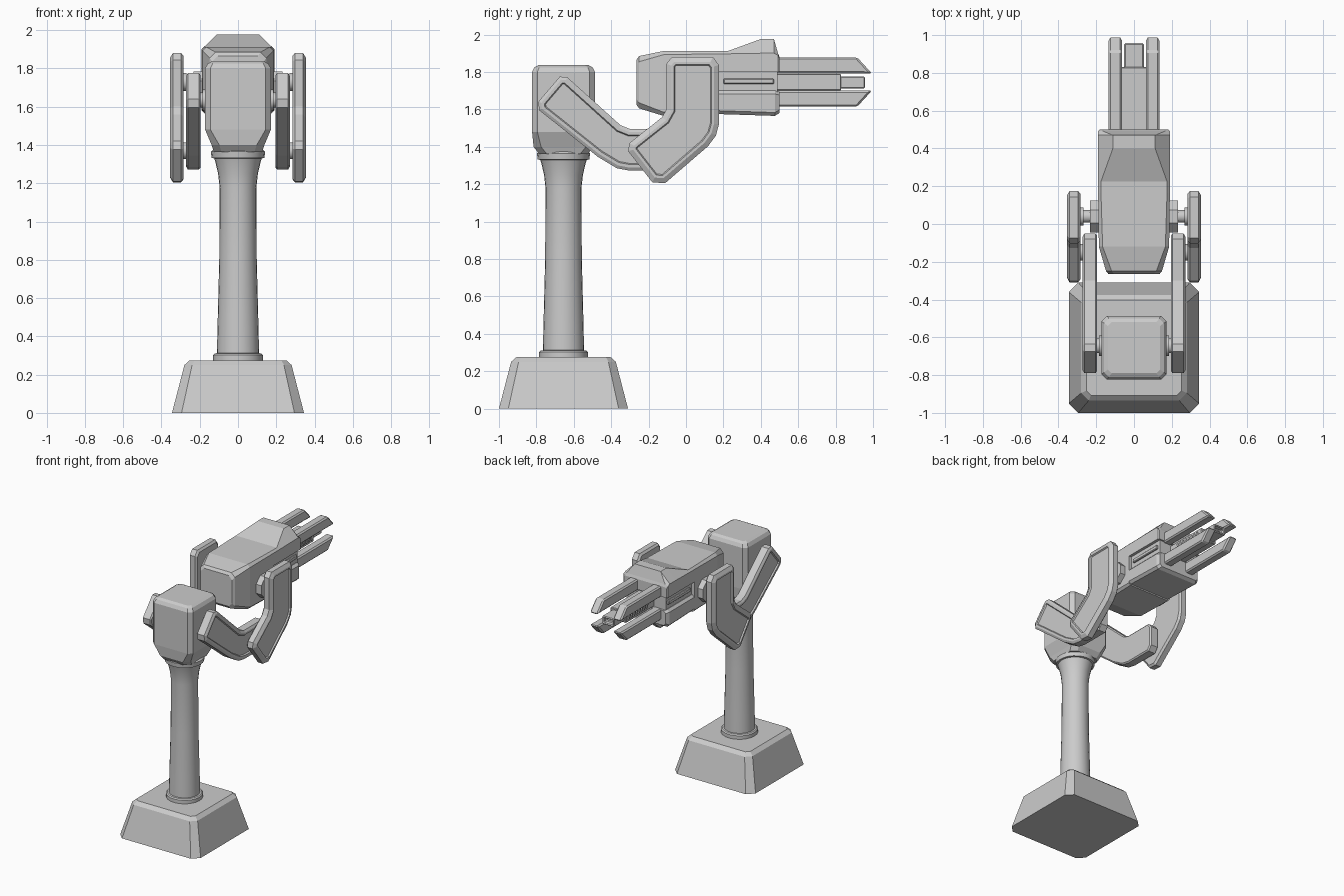
import bpy, bmesh
from math import sin, cos, pi, radians

if "Cube" in bpy.data.objects:
    bpy.data.objects.remove(bpy.data.objects["Cube"])

CY = -0.655  # y of the stand axis


def finish(bm, name, mirror=False, bevel=0.0, smooth=False):
    bmesh.ops.recalc_face_normals(bm, faces=bm.faces)
    me = bpy.data.meshes.new(name)
    bm.to_mesh(me)
    bm.free()
    ob = bpy.data.objects.new(name, me)
    bpy.context.collection.objects.link(ob)
    if bevel:
        m = ob.modifiers.new("bevel", "BEVEL")
        m.width, m.segments, m.limit_method = bevel, 1, "ANGLE"
    if mirror:
        ob.modifiers.new("mirror", "MIRROR")
    if smooth:
        bpy.ops.object.select_all(action="DESELECT")
        ob.select_set(True)
        bpy.context.view_layer.objects.active = ob
        bpy.ops.object.shade_smooth_by_angle(angle=radians(35))
    return ob


def loft(name, rings, **kw):
    """Skin closed rings of equal length, capped at both ends."""
    bm = bmesh.new()
    vs = [[bm.verts.new(p) for p in r] for r in rings]
    n = len(vs[0])
    for a, b in zip(vs, vs[1:]):
        for i in range(n):
            j = (i + 1) % n
            bm.faces.new((a[i], a[j], b[j], b[i]))
    bm.faces.new(vs[0])
    bm.faces.new(vs[-1])
    return finish(bm, name, **kw)


def octo(hx, hy, c):
    return [(hx, hy - c), (hx - c, hy), (c - hx, hy), (-hx, hy - c),
            (-hx, c - hy), (c - hx, -hy), (hx - c, -hy), (hx, c - hy)]


def flat_ring(z, hx, hy, c):
    return [(x, y + CY, z) for x, y in octo(hx, hy, c)]


def long_ring(y, hx, z0, z1, c):
    zc = (z0 + z1) / 2
    return [(x, y, z + zc) for x, z in octo(hx, (z1 - z0) / 2, c)]


def prism(name, pts, x0, x1, **kw):
    return loft(name, [[(x, y, z) for y, z in pts] for x in (x0, x1)], **kw)


def block(name, x0, x1, y0, y1, z0, z1, **kw):
    return prism(name, [(y0, z0), (y1, z0), (y1, z1), (y0, z1)], x0, x1, **kw)


def pin(name, y, z, r, x0, x1, n=16):
    pts = [(y + r * cos(2 * pi * (i + .5) / n), z + r * sin(2 * pi * (i + .5) / n)) for i in range(n)]
    return prism(name, pts, x0, x1, mirror=True, smooth=n > 12)


def link_arm(name, pts, x0, x1, ch, rim):
    """Plate with chamfered faces and a sunken panel on the outer one."""
    bm = bmesh.new()
    a = [bm.verts.new((x0 + ch * .5, y, z)) for y, z in pts]
    b = [bm.verts.new((x1 - ch * .6, y, z)) for y, z in pts]
    inner, outer = bm.faces.new(a), bm.faces.new(b)
    for i in range(len(pts)):
        j = (i + 1) % len(pts)
        bm.faces.new((a[i], a[j], b[j], b[i]))
    bmesh.ops.recalc_face_normals(bm, faces=bm.faces)

    def inset(f, t, d):
        bmesh.ops.inset_region(bm, faces=[f], thickness=t, depth=d, use_even_offset=True)

    inset(inner, ch * .6, ch * .5)
    inset(outer, ch, ch * .6)
    inset(outer, rim, 0)
    inset(outer, .006, -.010)
    return finish(bm, name, mirror=True)


# stand
loft("base", [flat_ring(0, .345, .345, .05), flat_ring(.25, .28, .28, .04), flat_ring(.275, .252, .252, .025)])
profile = [(.27, .13), (.302, .13), (.31, .122), (.312, .11), (.45, .107), (.8, .098), (1.18, .096),
           (1.25, .104), (1.31, .118), (1.33, .124), (1.332, .138), (1.365, .142), (1.375, .13)]
N = 24
loft("column", [[(r * cos(2 * pi * i / N), CY + r * sin(2 * pi * i / N), z) for i in range(N)]
                for z, r in profile], smooth=True)

# swivel head
loft("swivel_head", [flat_ring(1.362, .125, .13, .04), flat_ring(1.40, .138, .16, .04),
                     flat_ring(1.48, .172, .168, .028), flat_ring(1.80, .172, .168, .028),
                     flat_ring(1.825, .158, .155, .025), flat_ring(1.836, .138, .135, .02)])

# paired link arms
lower = [(-.675, 1.775), (-.635, 1.772), (-.35, 1.515), (-.30, 1.495), (-.08, 1.495), (-.05, 1.46),
         (-.05, 1.31), (-.08, 1.272), (-.30, 1.272), (-.37, 1.285), (-.47, 1.345), (-.785, 1.595),
         (-.79, 1.64)]
link_arm("lower_arm", lower, .196, .272, .016, .016)
upper = [(-.075, 1.88), (.144, 1.88), (.176, 1.837), (.176, 1.52), (.16, 1.46), (.118, 1.403),
         (-.112, 1.205), (-.18, 1.21), (-.31, 1.377), (-.302, 1.42), (-.128, 1.558), (-.105, 1.60),
         (-.105, 1.843)]
link_arm("upper_arm", upper, .284, .356, .026, .014)

# pivots
pin("shoulder_pin", -.645, 1.635, .04, .15, .205)
pin("shoulder_collar", -.645, 1.635, .055, .165, .185)
pin("elbow_pin", -.15, 1.37, .045, .26, .295)
pin("body_pin", .04, 1.73, .034, .2, .295)
pin("pin_collar", .04, 1.73, .048, .268, .287)
pin("body_hub", .04, 1.70, .092, .17, .232, 8)

# body rear half
loft("body_rear", [long_ring(-.265, .135, 1.625, 1.865, .03), long_ring(-.25, .148, 1.605, 1.885, .03),
                   long_ring(-.12, .186, 1.565, 1.912, .02), long_ring(.17, .19, 1.565, 1.912, .015)])


# body front half: raised hood, recessed core, lower shell
def hood_ring(y, side, hx, top, w=.19):
    return [(w, y, 1.80), (w, y, side), (hx, y, top), (-hx, y, top), (-w, y, side), (-w, y, 1.80)]


loft("hood", [hood_ring(.165, 1.897, .175, 1.912), hood_ring(.225, 1.897, .175, 1.912),
              hood_ring(.40, 1.90, .112, 1.976), hood_ring(.47, 1.90, .112, 1.976),
              hood_ring(.492, 1.89, .165, 1.90), hood_ring(.50, 1.87, .17, 1.88, .183)])
block("body_core", -.168, .168, .1, .488, 1.66, 1.83)
loft("lower_shell", [long_ring(.165, .19, 1.575, 1.70, .018), long_ring(.475, .19, 1.565, 1.70, .018),
                     long_ring(.50, .175, 1.58, 1.695, .018)])
block("side_rail", .16, .182, .2, .47, 1.735, 1.765, mirror=True, bevel=.005)

# prongs, two above and two below
for name, s in (("upper_prong", 1), ("lower_prong", -1)):
    pts = [(.48, .132), (.915, .132), (.995, .045), (.955, .045), (.925, .046), (.48, .046)]
    prism(name, [(y, 1.746 + s * d) for y, d in pts], .064, .134, mirror=True, bevel=.01)

# central barrel with slanted vents
block("barrel_block", -.068, .068, .45, .83, 1.70, 1.79, bevel=.005)
muzzle = block("muzzle", -.052, .052, .8, .957, 1.712, 1.775, bevel=.006)
bm = bmesh.new()
bm.from_mesh(muzzle.data)
tip = [f for f in bm.faces if f.normal.y > .9]
bmesh.ops.inset_region(bm, faces=tip, thickness=.018, depth=0)
bmesh.ops.inset_region(bm, faces=tip, thickness=.001, depth=-.04)
bm.to_mesh(muzzle.data)
bm.free()
for i in range(8):
    y = .565 + i * .031
    prism("vent_%d" % (i + 1), [(y + .012, 1.72), (y + .028, 1.72), (y + .010, 1.77), (y - .006, 1.77)],
          .06, .074, mirror=True)
